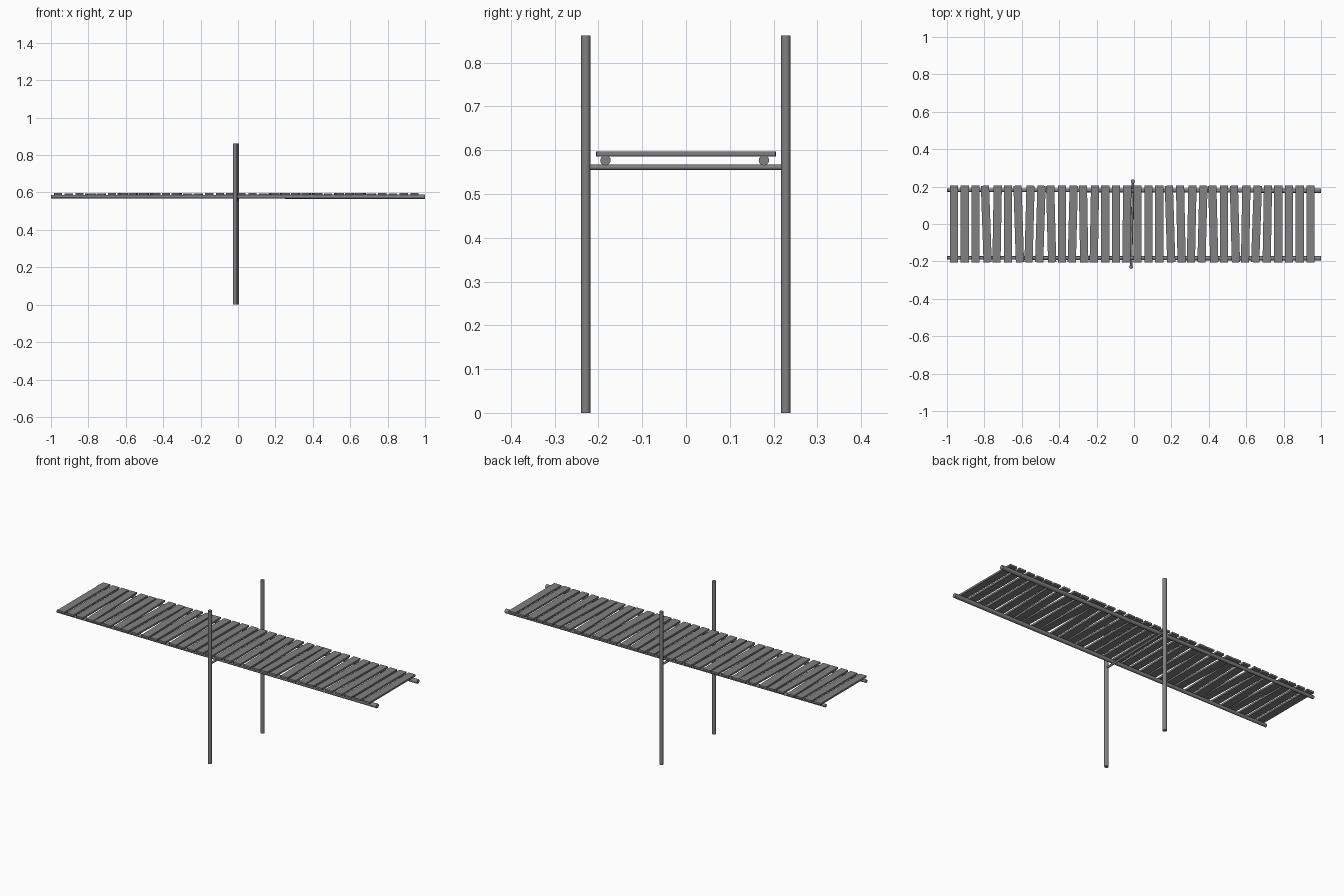
import bpy
import math
import random
from mathutils import Vector

random.seed(4)

cube = bpy.data.objects.get("Cube")
if cube:
    bpy.data.objects.remove(cube, do_unlink=True)

grey = bpy.data.materials.new("weathered grey")
grey.use_nodes = True
colour = (0.22, 0.22, 0.22, 1)
grey.diffuse_color = colour
grey.node_tree.nodes["Principled BSDF"].inputs["Base Color"].default_value = colour


def pole(name, start, end, r_start, r_end, sides=12):
    """Round, slightly tapered pole between two points."""
    a, b = Vector(start), Vector(end)
    axis = b - a
    bpy.ops.mesh.primitive_cone_add(vertices=sides, radius1=r_start, radius2=r_end,
                                    depth=axis.length, location=(a + b) / 2)
    obj = bpy.context.object
    obj.rotation_euler = axis.to_track_quat('Z', 'Y').to_euler()
    obj.name = name
    obj.data.materials.append(grey)
    bpy.ops.object.shade_smooth_by_angle(angle=math.radians(40))


def plank(name, x, z, yaw, width):
    """Flat deck board laid across the beams."""
    bpy.ops.mesh.primitive_cube_add(size=1, location=(x, 0, z))
    obj = bpy.context.object
    obj.name = name
    obj.scale = (width, 0.41, 0.01)
    obj.rotation_euler.z = math.radians(yaw)
    obj.data.materials.append(grey)


# Upright posts and the crossbar that carries the deck
pole("front_post", (-0.015, -0.229, 0), (-0.015, -0.229, 0.862), 0.011, 0.011)
pole("back_post", (-0.006, 0.228, 0), (-0.006, 0.228, 0.862), 0.011, 0.011)
pole("crossbar", (-0.015, -0.225, 0.561), (-0.006, 0.225, 0.561), 0.006, 0.006)

# Long beams under the deck
pole("front_beam", (-1, -0.181, 0.578), (1, -0.184, 0.577), 0.009, 0.012)
pole("back_beam", (-1, 0.181, 0.578), (1, 0.178, 0.577), 0.009, 0.012)

# Deck boards, some nailed on a little crooked
crooked = {3: 2, 4: -1, 6: 1.8, 7: -1.5, 8: -1.8, 9: 1.5, 11: -1.5, 12: 1,
           13: -1, 16: -0.7, 20: 1.8, 21: 1.2, 22: -1.2, 23: -1.5, 24: 1.5,
           26: 1.5, 27: -1, 28: -2, 29: -1}
COUNT = 34
for i in range(COUNT):
    x = -0.963 + 1.907 * i / (COUNT - 1)
    z = 0.5915 + random.uniform(-0.001, 0.001)
    plank(f"plank_{i + 1}", x, z, crooked.get(i, 0), 0.044)
